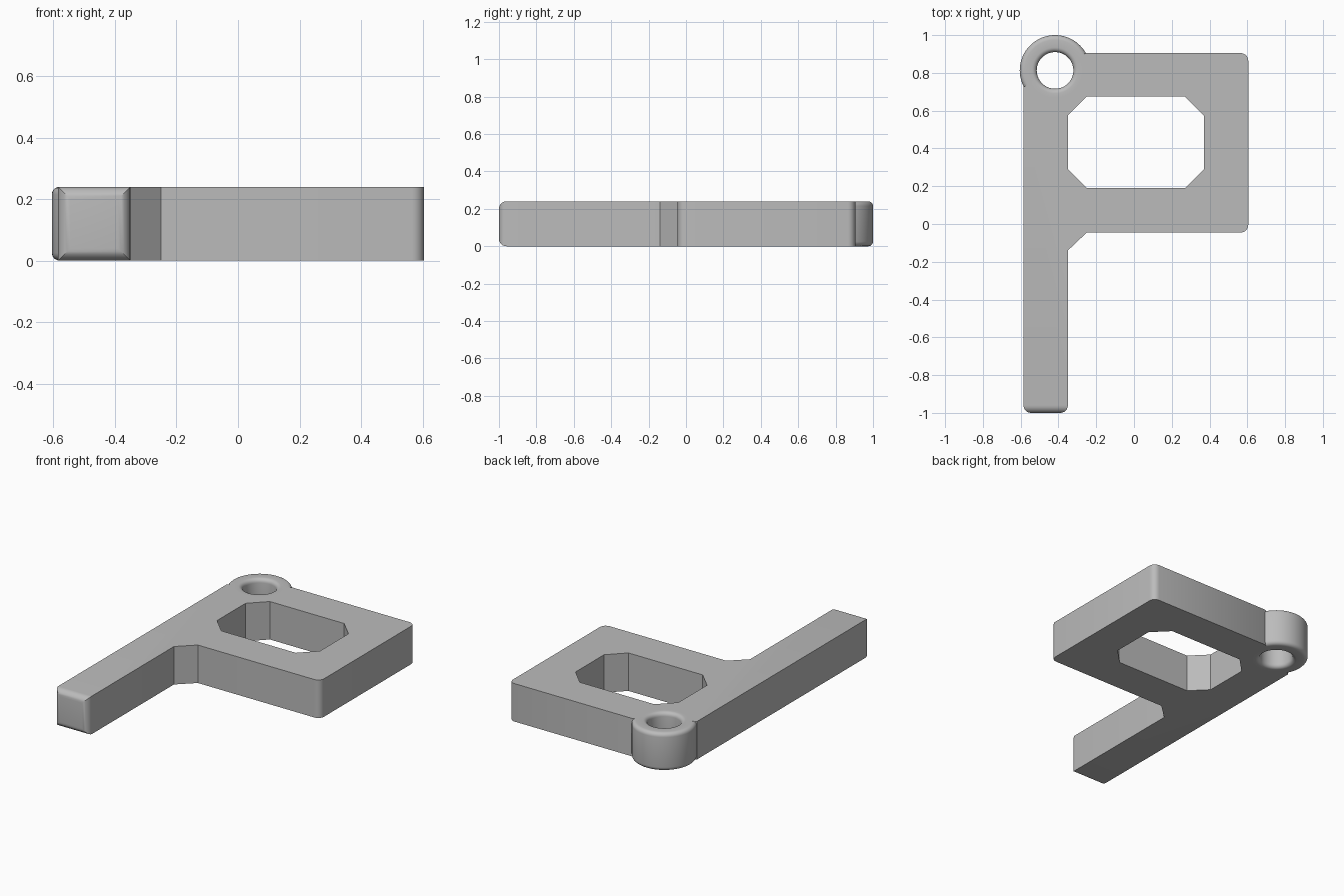
import bpy, bmesh
from math import cos, sin, pi, radians

if "Cube" in bpy.data.objects:
    bpy.data.objects.remove(bpy.data.objects["Cube"], do_unlink=True)

HEIGHT = 0.24
LEFT, NECK, RIGHT = -0.585, -0.35, 0.605
END, BACK = -1.0, 0.905
EYE = (-0.418, 0.813)
EYE_R, HOLE_R, FILLET = 0.187, 0.097, 0.025

grey = bpy.data.materials.new("plain grey")
grey.use_nodes = True
colour = (0.5, 0.5, 0.5, 1)
grey.diffuse_color = colour
grey.node_tree.nodes["Principled BSDF"].inputs["Base Color"].default_value = colour


def add_object(name, bm):
    bmesh.ops.recalc_face_normals(bm, faces=bm.faces)
    mesh = bpy.data.meshes.new(name)
    bm.to_mesh(mesh)
    bm.free()
    mesh.materials.append(grey)
    obj = bpy.data.objects.new(name, mesh)
    bpy.context.collection.objects.link(obj)
    return obj


def prism(outline, z0, z1):
    bm = bmesh.new()
    base = bm.faces.new([bm.verts.new((x, y, z0)) for x, y in outline])
    top = bmesh.ops.extrude_face_region(bm, geom=[base])["geom"]
    bmesh.ops.translate(bm, vec=(0, 0, z1 - z0),
                        verts=[g for g in top if isinstance(g, bmesh.types.BMVert)])
    return bm


def circle(radius, n):
    return [(EYE[0] + radius * cos(2 * pi * i / n),
             EYE[1] + radius * sin(2 * pi * i / n)) for i in range(n)]


def combine(target, other, operation):
    mod = target.modifiers.new(operation.lower(), "BOOLEAN")
    mod.operation, mod.object, mod.solver = operation, other, "EXACT"
    bpy.context.view_layer.objects.active = target
    bpy.ops.object.modifier_apply(modifier=mod.name)
    bpy.data.objects.remove(other, do_unlink=True)


# Flat body: long arm, square frame, and a corner cut off where the eyelet sits
bm = prism([(LEFT, END), (NECK, END), (NECK, -0.14), (-0.25, -0.045),
            (RIGHT, -0.045), (RIGHT, BACK), (-0.255, BACK), (LEFT, 0.725)], 0, HEIGHT)


def rounded(edge):
    a, b = (v.co for v in edge.verts)
    at_end = abs(a.y - END) < 1e-4 and abs(b.y - END) < 1e-4
    upright = abs(a.z - b.z) > 0.1 and abs(a.x - RIGHT) < 1e-4
    return at_end or upright


bmesh.ops.bevel(bm, geom=[e for e in bm.edges if rounded(e)], offset=0.04,
                offset_type="OFFSET", segments=6, profile=0.5, affect="EDGES")
body = add_object("tag_body", bm)

# Window with chamfered corners
x0, x1, y0, y1, c = NECK, 0.37, 0.19, 0.675, 0.1
window = [(x0 + c, y0), (x1 - c, y0), (x1, y0 + c), (x1, y1 - c),
          (x1 - c, y1), (x0 + c, y1), (x0, y1 - c), (x0, y0 + c)]
combine(body, add_object("window_cutter", prism(window, -0.1, HEIGHT + 0.1)), "DIFFERENCE")
combine(body, add_object("eyelet_cutter", prism(circle(0.142, 64), -0.1, HEIGHT + 0.1)),
        "DIFFERENCE")

# Eyelet: ring with rounded rims, turned from a rounded rectangle section
section = []
for r, z, start in ((EYE_R - FILLET, FILLET, -90), (EYE_R - FILLET, HEIGHT - FILLET, 0),
                    (HOLE_R + FILLET, HEIGHT - FILLET, 90), (HOLE_R + FILLET, FILLET, 180)):
    for i in range(6):
        a = radians(start + 18 * i)
        section.append((r + FILLET * cos(a), z + FILLET * sin(a)))
TURNS = 64
bm = bmesh.new()
rings = [[bm.verts.new((EYE[0] + r * cos(2 * pi * k / TURNS),
                        EYE[1] + r * sin(2 * pi * k / TURNS), z)) for r, z in section]
         for k in range(TURNS)]
for k, ring in enumerate(rings):
    following = rings[(k + 1) % TURNS]
    for i in range(len(section)):
        j = (i + 1) % len(section)
        bm.faces.new((ring[i], ring[j], following[j], following[i]))
combine(body, add_object("eyelet", bm), "UNION")

# Smooth fillets, crisp corners
bpy.ops.object.select_all(action="DESELECT")
body.select_set(True)
bpy.context.view_layer.objects.active = body
bpy.ops.object.shade_smooth_by_angle(angle=radians(30))
